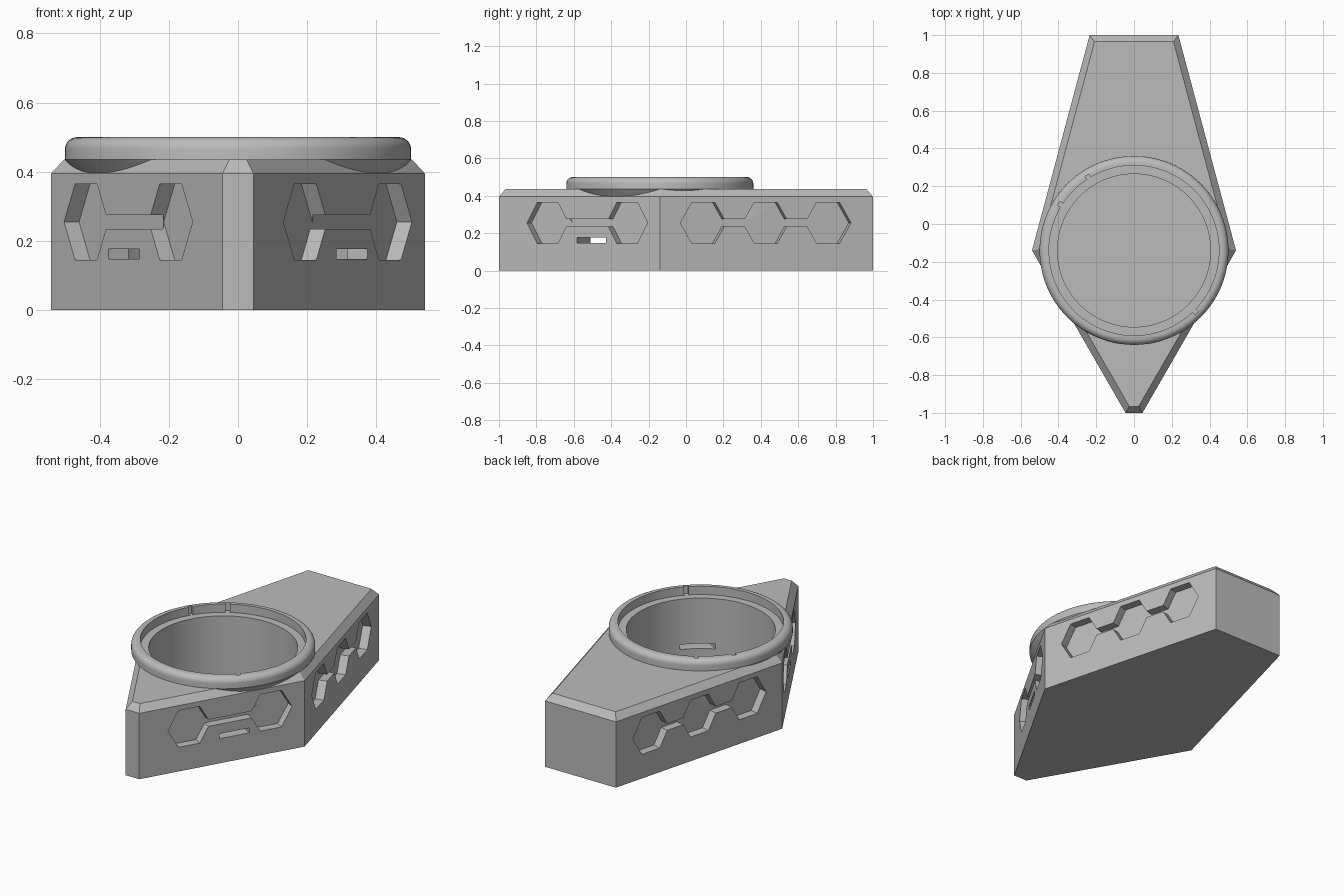
import bpy, bmesh, math
from mathutils import Vector

cube = bpy.data.objects.get("Cube")
if cube:
    bpy.data.objects.remove(cube)

grey = bpy.data.materials.new("plain_grey")
grey.use_nodes = True
grey.diffuse_color = (0.5, 0.5, 0.5, 1)
grey.node_tree.nodes["Principled BSDF"].inputs["Base Color"].default_value = (0.5, 0.5, 0.5, 1)

CY = -0.14          # centre of the round opening
UP = Vector((0, 0, 1))


def finish(name, bm):
    bmesh.ops.recalc_face_normals(bm, faces=bm.faces)
    me = bpy.data.meshes.new(name)
    bm.to_mesh(me)
    bm.free()
    me.materials.append(grey)
    ob = bpy.data.objects.new(name, me)
    bpy.context.collection.objects.link(ob)
    return ob


def loft(name, rings, closed=False):
    """Skin a list of point rings; cap the ends unless closed."""
    bm = bmesh.new()
    vs = [[bm.verts.new(p) for p in ring] for ring in rings]
    n = len(vs[0])
    pairs = list(zip(vs, vs[1:])) + ([(vs[-1], vs[0])] if closed else [])
    for a, b in pairs:
        for i in range(n):
            j = (i + 1) % n
            bm.faces.new((a[i], a[j], b[j], b[i]))
    if not closed:
        bm.faces.new(vs[0])
        bm.faces.new(vs[-1])
    return finish(name, bm)


def circle(r, z, n=96):
    return [(r * math.cos(math.tau * i / n), CY + r * math.sin(math.tau * i / n), z)
            for i in range(n)]


def prism(name, shape, origin, u, normal, depth):
    """Extrude a (along, up) shape from just outside a wall to a depth inside."""
    rings = [[origin + u * a + UP * h + normal * d for a, h in shape]
             for d in (0.03, -depth)]
    return loft(name, rings)


def cut(target, cutter):
    mod = target.modifiers.new("cut", 'BOOLEAN')
    mod.operation = 'DIFFERENCE'
    mod.solver = 'EXACT'
    mod.object = cutter
    bpy.context.view_layer.objects.active = target
    bpy.ops.object.modifier_apply(modifier=mod.name)
    bpy.data.objects.remove(cutter)


def rect(a, b, low, high):
    return [(a, low), (b, low), (b, high), (a, high)]


def hexagon(a, h, r):
    return [(a + r * math.cos(k * math.pi / 3), h + r * math.sin(k * math.pi / 3))
            for k in range(6)]


def outline(half, z):
    return [(x, y, z) for x, y in half] + [(-x, y, z) for x, y in reversed(half)]


# Tapered body with chamfered top edge
tip, corner, tail = (0.045, -1), (0.54, CY), (0.235, 1)
outer = [tip, corner, tail]
inner = [(0.025, -0.965), (0.503, -0.135), (0.209, 0.965)]
body = loft("body", [outline(outer, 0), outline(outer, 0.395), outline(inner, 0.435)])

# Round pocket
cut(body, loft("pocket_cutter", [circle(0.405, 0.06), circle(0.405, 0.6)]))

# Linked hexagon recesses and slots on the four long walls
for side in (1, -1):
    for start, end, centres, slot in ((tip, corner, (-0.74, -0.315), True),
                                      (corner, tail, (0.093, 0.427, 0.76), False)):
        a = Vector((start[0] * side, start[1], 0))
        b = Vector((end[0] * side, end[1], 0))
        u = (b - a).normalized()
        normal = u.cross(UP) * side
        along = [(y - a.y) / u.y for y in centres]
        for c in along:
            cut(body, prism("hexagon_cutter", hexagon(c, 0.255, 0.127), a, u, normal, 0.05))
        for c, d in zip(along, along[1:]):
            cut(body, prism("link_cutter", rect(c + 0.05, d - 0.05, 0.235, 0.275),
                            a, u, normal, 0.05))
        if slot:
            c = (-0.505 - a.y) / u.y
            cut(body, prism("slot_cutter", rect(c - 0.09, c + 0.09, 0.148, 0.177),
                            a, u, normal, 0.16))

# Raised rim with rounded shoulder, inner ledge and tapered underside
profile = [(0.405, 0.43), (0.405, 0.45), (0.45, 0.45), (0.45, 0.5)]
profile += [(0.465 + 0.035 * math.sin(t), 0.465 + 0.035 * math.cos(t))
            for t in [k * math.pi / 16 for k in range(9)]]
profile += [(0.5, 0.435), (0.468, 0.396), (0.44, 0.396)]
rim = loft("rim", [circle(r, z) for r, z in profile], closed=True)

# Small locating notches inside the rim
for degrees in (122, 148, -45):
    t = math.radians(degrees)
    out = Vector((math.cos(t), math.sin(t), 0))
    origin = Vector((0, CY, 0)) + out * 0.44
    cut(rim, prism("notch_cutter", rect(-0.012, 0.012, 0.451, 0.55),
                   origin, UP.cross(out), out, 0.02))

# Smooth the round surfaces, keep the edges crisp
for ob in (body, rim):
    bpy.ops.object.select_all(action='DESELECT')
    ob.select_set(True)
    bpy.context.view_layer.objects.active = ob
    bpy.ops.object.shade_smooth_by_angle(angle=math.radians(25))
